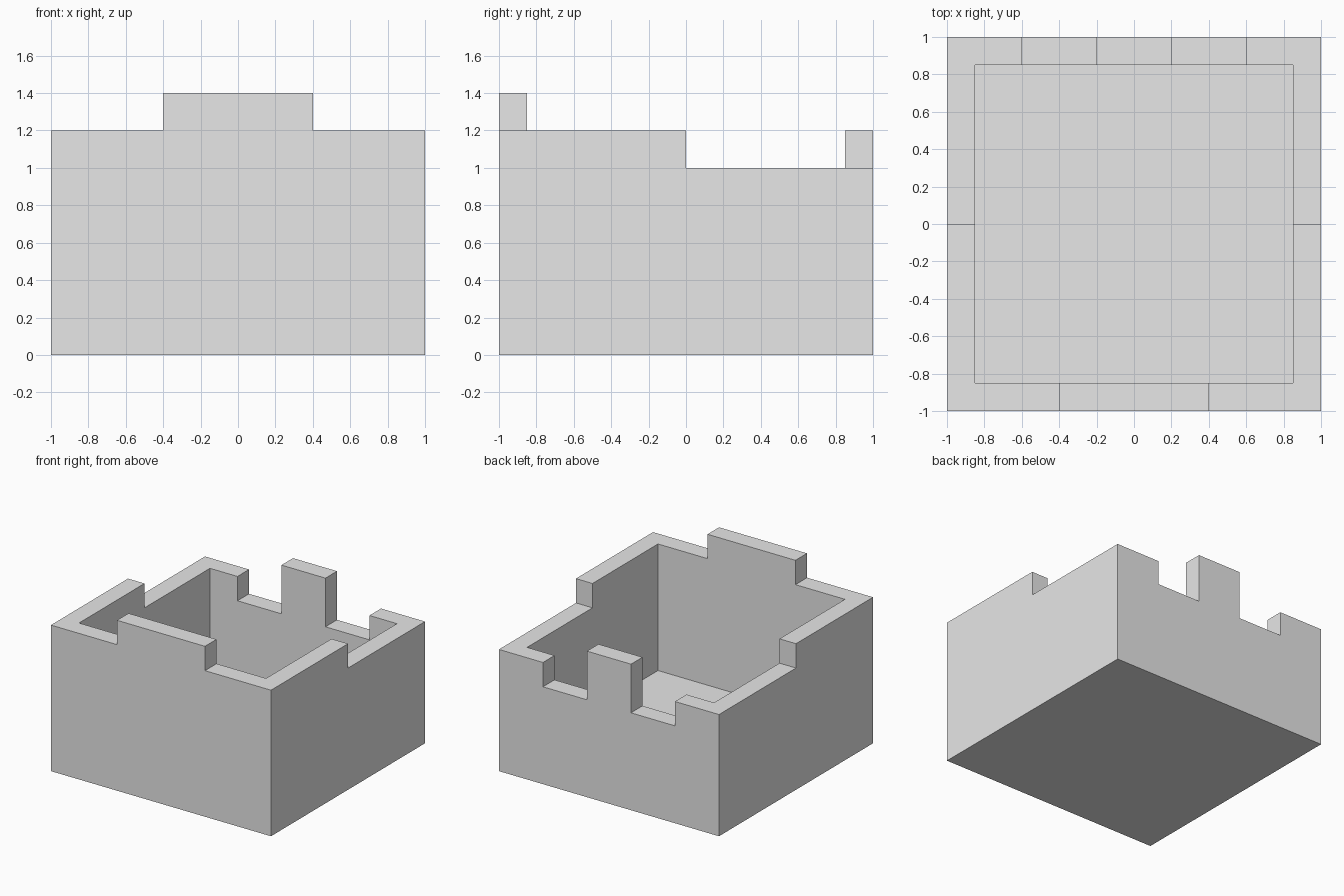
import bpy
import bmesh
from mathutils import Vector

cube = bpy.data.objects.get("Cube")
if cube:
    bpy.data.objects.remove(cube, do_unlink=True)

WALL = 0.15
INNER = 1 - WALL
FLOOR = 0.16

grey = bpy.data.materials.new("light grey")
grey.use_nodes = True
grey.diffuse_color = (0.8, 0.8, 0.8, 1)
grey.node_tree.nodes["Principled BSDF"].inputs["Base Color"].default_value = grey.diffuse_color


def prism(name, profile, axis, depth):
    """Extrude an outline of (along, height) points by depth along the given axis."""
    bm = bmesh.new()
    start, end = depth

    def place(a, h):
        return (a, start, h) if axis == "y" else (start, a, h)

    face = bm.faces.new([bm.verts.new(place(a, h)) for a, h in profile])
    new = bmesh.ops.extrude_face_region(bm, geom=[face])["geom"]
    shift = Vector((0, end - start, 0)) if axis == "y" else Vector((end - start, 0, 0))
    bmesh.ops.translate(bm, vec=shift, verts=[v for v in new if isinstance(v, bmesh.types.BMVert)])
    bmesh.ops.recalc_face_normals(bm, faces=bm.faces)
    mesh = bpy.data.meshes.new(name)
    bm.to_mesh(mesh)
    bm.free()
    mesh.materials.append(grey)
    obj = bpy.data.objects.new(name, mesh)
    bpy.context.collection.objects.link(obj)
    return obj


def mirrored(half):
    """Complete a symmetric outline from its right half, listed bottom to top."""
    return half + [(-a, h) for a, h in reversed(half)]


def cut(target, cutter):
    """Subtract the cutter and keep it hidden."""
    mod = target.modifiers.new(cutter.name, "BOOLEAN")
    mod.operation = "DIFFERENCE"
    mod.solver = "EXACT"
    mod.object = cutter
    bpy.context.view_layer.objects.active = target
    bpy.ops.object.modifier_apply(modifier=mod.name)
    bpy.data.objects.remove(cutter, do_unlink=True)


# Solid block with stepped side walls, low at the back
box = prism("box_body", [(-1, 0), (1, 0), (1, 1), (0, 1), (0, 1.2), (-1, 1.2)], "x", (-1, 1))

# Hollow interior
cut(box, prism("cavity", [(-INNER, FLOOR), (INNER, FLOOR), (INNER, 2), (-INNER, 2)],
               "y", (-INNER, INNER)))

# Notches in the back wall
for side in (-1, 1):
    cut(box, prism("back_notch", [(side * 0.2, 0.8), (side * 0.6, 0.8),
                                  (side * 0.6, 2), (side * 0.2, 2)], "y", (0.7, 1.1)))

# Raised tabs in the middle of the front and back walls
tabs = [prism("front_tab", mirrored([(0.4, 1.2), (0.4, 1.4)]), "y", (-1, -INNER)),
        prism("back_tab", mirrored([(0.2, 1.0), (0.2, 1.2)]), "y", (INNER, 1))]
for tab in tabs:
    mod = box.modifiers.new(tab.name, "BOOLEAN")
    mod.operation = "UNION"
    mod.solver = "EXACT"
    mod.object = tab
    bpy.context.view_layer.objects.active = box
    bpy.ops.object.modifier_apply(modifier=mod.name)
    bpy.data.objects.remove(tab, do_unlink=True)
